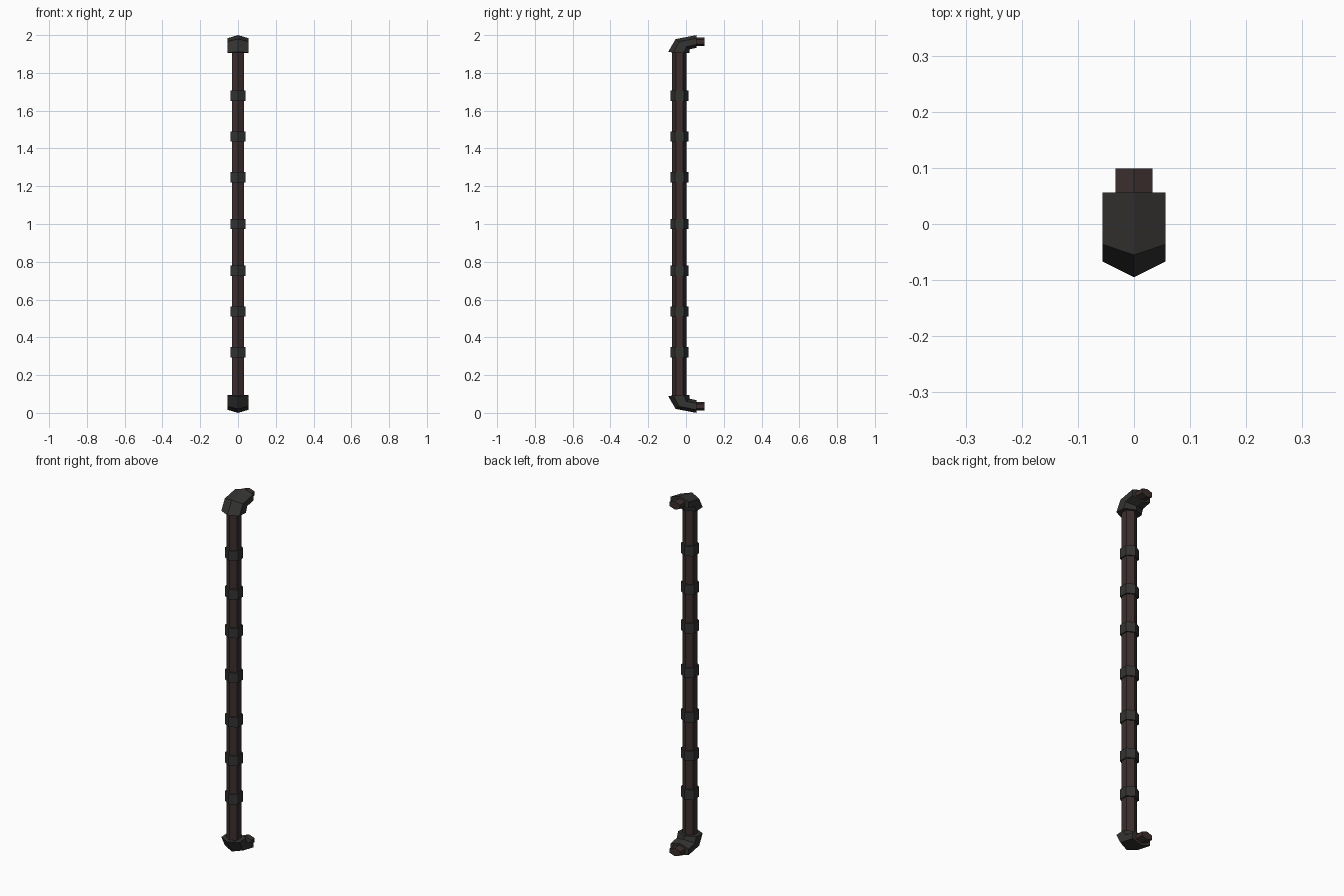
import bpy, bmesh, math
from mathutils import Vector

if "Cube" in bpy.data.objects:
    bpy.data.objects.remove(bpy.data.objects["Cube"])

PIPE_Y = -0.035


def material(name, color):
    m = bpy.data.materials.new(name)
    m.diffuse_color = (*color, 1)
    m.use_nodes = True
    m.node_tree.nodes["Principled BSDF"].inputs["Base Color"].default_value = m.diffuse_color
    return m


RUST = material("rusty_iron", (0.045, 0.028, 0.027))
DARK = material("dark_iron", (0.034, 0.033, 0.032))


def hex_ring(bm, outer, inner, half_width):
    # six-sided section whose two points lie at outer and inner (y, z)
    a, b = Vector((0, *outer)), Vector((0, *inner))
    mid, axis = (a + b) / 2, (a - b) / 2
    ring = []
    for i in range(6):
        t = i * math.pi / 3
        side = Vector((half_width * math.sin(t) / math.sin(math.pi / 3), 0, 0))
        ring.append(bm.verts.new(mid + axis * math.cos(t) + side))
    return ring


def hex_loft(name, sections, half_width, mat, mirrored=False):
    bm = bmesh.new()
    rings = [hex_ring(bm, o, i, half_width) for o, i in sections]
    for r, s in zip(rings, rings[1:]):
        for k in range(6):
            n = (k + 1) % 6
            bm.faces.new((r[k], r[n], s[n], s[k]))
    bm.faces.new(rings[0])
    bm.faces.new(rings[-1])
    if mirrored:
        # matching lower part, reflected about z = 1
        dup = bmesh.ops.duplicate(bm, geom=bm.verts[:] + bm.edges[:] + bm.faces[:])
        for v in dup["geom"]:
            if isinstance(v, bmesh.types.BMVert):
                v.co.z = 2 - v.co.z
    bmesh.ops.recalc_face_normals(bm, faces=bm.faces[:])
    me = bpy.data.meshes.new(name)
    bm.to_mesh(me)
    bm.free()
    me.materials.append(mat)
    ob = bpy.data.objects.new(name, me)
    bpy.context.collection.objects.link(ob)
    return ob


def upright(name, z0, z1, radius, half_width, mat):
    f, b = PIPE_Y - radius, PIPE_Y + radius
    return hex_loft(name, [((f, z0), (b, z0)), ((f, z1), (b, z1))], half_width, mat)


# main vertical pipe
upright("pipe", 0.085, 1.915, 0.038, 0.033, RUST)

# pipe collars
for i, z in enumerate((0.322, 0.537, 0.752, 1.0, 1.248, 1.463, 1.678)):
    upright(f"collar_{i + 1}", z - 0.0275, z + 0.0275, 0.047, 0.040, DARK)

# elbows at top and bottom
hex_loft("elbows", [((-0.095, 1.910), (0.018, 1.905)),
                    ((-0.055, 1.979), (0.020, 1.925)),
                    ((0.056, 2.000), (0.056, 1.933))], 0.056, DARK, True)

# short stubs leading back into the wall
hex_loft("wall_stubs", [((0.02, 1.988), (0.02, 1.943)),
                        ((0.099, 1.988), (0.099, 1.943))], 0.033, RUST, True)
